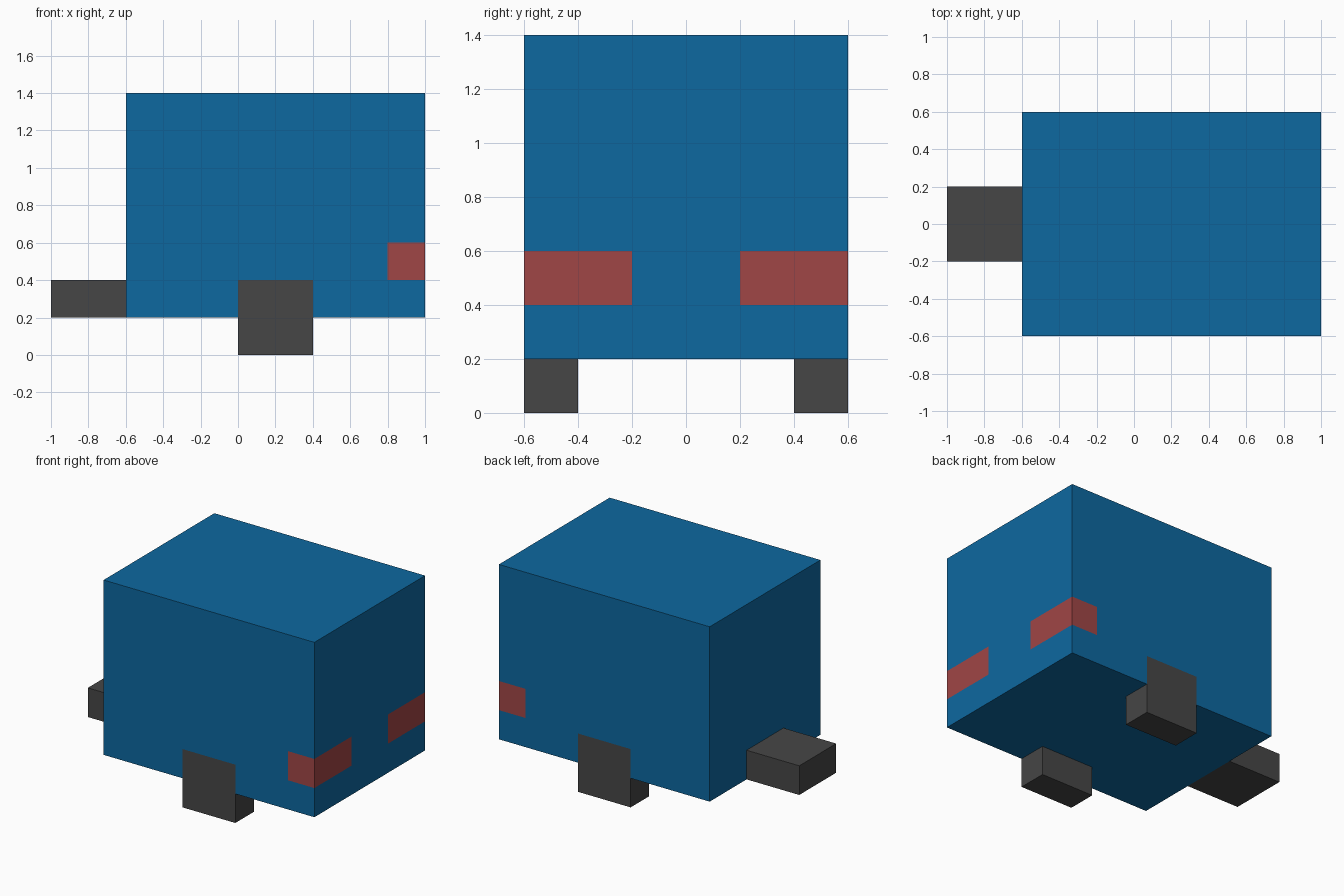
import bpy
import bmesh
from mathutils import Vector

if "Cube" in bpy.data.objects:
    bpy.data.objects.remove(bpy.data.objects["Cube"])


def material(name, rgb):
    mat = bpy.data.materials.new(name)
    mat.diffuse_color = (*rgb, 1.0)
    mat.use_nodes = True
    mat.node_tree.nodes["Principled BSDF"].inputs["Base Color"].default_value = mat.diffuse_color
    return mat


BLUE = material("body blue", (0.004, 0.138, 0.352))
GREY = material("dark grey", (0.061, 0.061, 0.061))
RED = material("light red", (0.352, 0.061, 0.061))


def box(name, low, high, mats, paint=None):
    """Box between two corners; paint may cut and colour its faces."""
    low, high = Vector(low), Vector(high)
    centre, size = (low + high) / 2, high - low
    bm = bmesh.new()
    bmesh.ops.create_cube(bm, size=1)
    bmesh.ops.scale(bm, vec=size, verts=bm.verts)
    bmesh.ops.translate(bm, vec=centre, verts=bm.verts)
    if paint:
        paint(bm)
    bmesh.ops.translate(bm, vec=-centre, verts=bm.verts)
    mesh = bpy.data.meshes.new(name)
    bm.to_mesh(mesh)
    bm.free()
    for mat in mats:
        mesh.materials.append(mat)
    obj = bpy.data.objects.new(name, mesh)
    obj.location = centre
    bpy.context.collection.objects.link(obj)
    return obj


def paint_body(bm):
    # Cut the outlines of the wheel panels and tail lights into the walls
    cuts = [(0, 0.0), (0, 0.4), (0, 0.8), (1, -0.2), (1, 0.2), (2, 0.4), (2, 0.6)]
    for axis, pos in cuts:
        normal = Vector((0, 0, 0))
        normal[axis] = 1
        bmesh.ops.bisect_plane(bm, geom=bm.verts[:] + bm.edges[:] + bm.faces[:],
                               plane_co=normal * pos, plane_no=normal)
    bm.normal_update()
    for f in bm.faces:
        c = f.calc_center_median()
        side, rear = abs(f.normal.y) > 0.9, f.normal.x > 0.9
        if side and 0 < c.x < 0.4 and c.z < 0.4:
            f.material_index = 1
        elif 0.4 < c.z < 0.6 and ((side and c.x > 0.8) or (rear and abs(c.y) > 0.2)):
            f.material_index = 2
    # Merge flat faces of the same colour
    bmesh.ops.dissolve_limit(bm, angle_limit=0.01, verts=bm.verts[:],
                             edges=bm.edges[:], delimit={'MATERIAL'})


# Trailer body with flush wheel panels and wrap-around tail lights
box("trailer_body", (-0.6, -0.6, 0.2), (1, 0.6, 1.4), [BLUE, GREY, RED], paint_body)

# Lower halves of the wheels, below the body
for label, y in (("front", -0.5), ("back", 0.5)):
    box(label + "_wheel", (0, y - 0.1, 0), (0.4, y + 0.1, 0.2), [GREY])

# Tow hitch
box("tow_hitch", (-1, -0.2, 0.2), (-0.6, 0.2, 0.4), [GREY])
